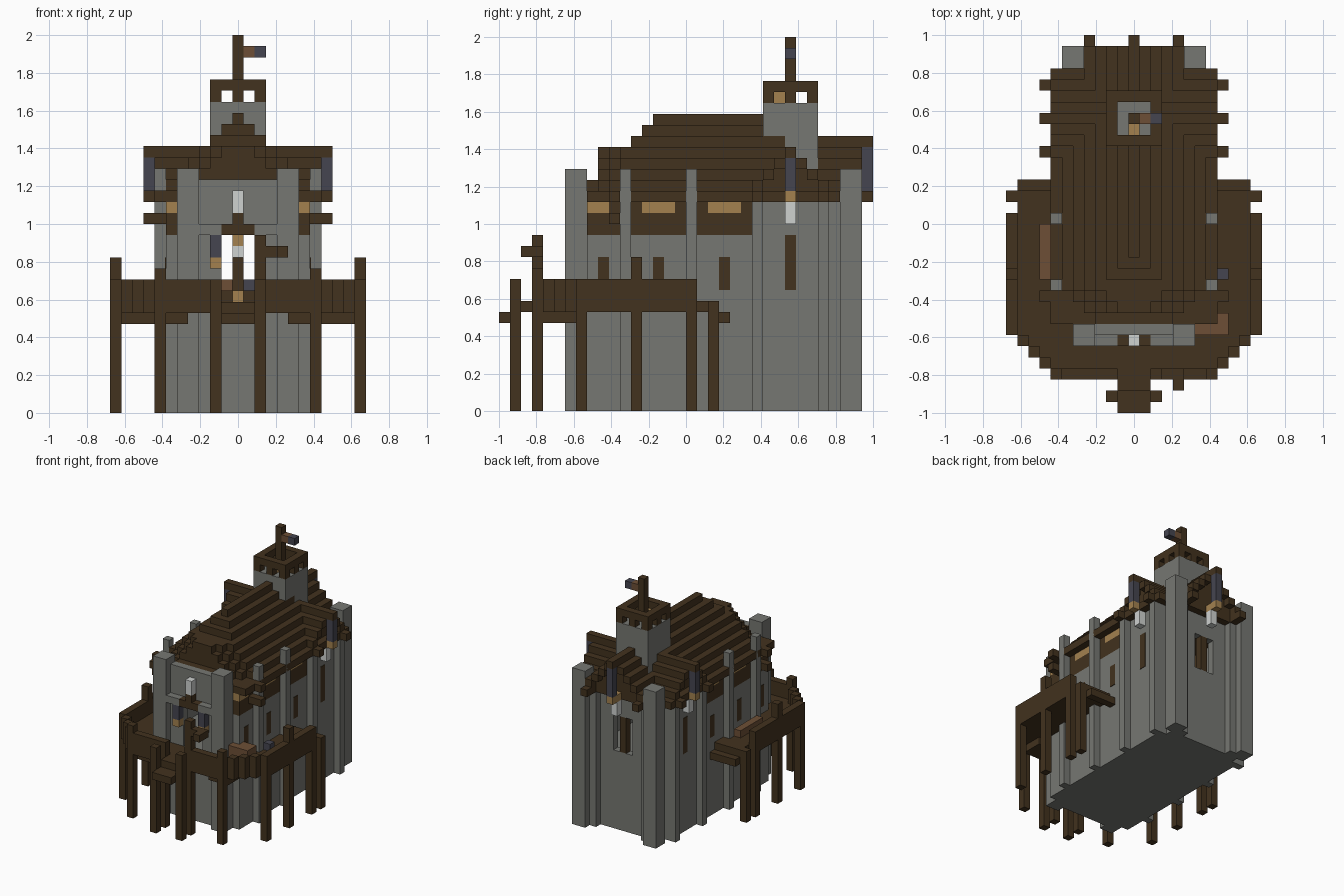
import bpy, bmesh
from mathutils import Matrix, Vector

default_cube = bpy.data.objects.get("Cube")
if default_cube:
    bpy.data.objects.remove(default_cube, do_unlink=True)

UNIT = 1 / 17  # edge of one building block


def make_material(name, code):
    """Flat material from an sRGB hex code."""
    def linear(text):
        c = int(text, 16) / 255
        return c / 12.92 if c <= 0.04045 else ((c + 0.055) / 1.055) ** 2.4
    color = [linear(code[i:i + 2]) for i in (0, 2, 4)] + [1]
    mat = bpy.data.materials.new(name)
    mat.use_nodes = True
    mat.diffuse_color = color
    bsdf = next(n for n in mat.node_tree.nodes if n.type == "BSDF_PRINCIPLED")
    bsdf.inputs["Base Color"].default_value = color
    bsdf.inputs["Roughness"].default_value = 0.9
    return mat


timber = make_material("dark timber", "42321e")
stone = make_material("grey stone", "767772")
amber = make_material("amber glass", "a3814f")
slate = make_material("slate blue", "454550")
pale = make_material("pale glass", "cfd2d0")
russet = make_material("russet wood", "6d4f36")


def part(name, mat, boxes, mirror=False):
    """Blocks given as inclusive cell ranges: x, depth from front, height."""
    bm = bmesh.new()
    cells = list(boxes)
    if mirror:
        cells += [(-b, -a, c, d, e, f) for a, b, c, d, e, f in boxes]
    for x0, x1, y0, y1, z0, z1 in cells:
        size = Vector((x1 - x0 + 1, y1 - y0 + 1, z1 - z0 + 1))
        mid = Vector(((x0 + x1) / 2, (y0 + y1 + 1) / 2 - 17, (z0 + z1 + 1) / 2))
        bmesh.ops.create_cube(bm, size=1, matrix=Matrix.Translation(mid * UNIT)
                              @ Matrix.Diagonal((*(size * UNIT), 1)))
    mesh = bpy.data.meshes.new(name)
    bm.to_mesh(mesh)
    bm.free()
    mesh.materials.append(mat)
    obj = bpy.data.objects.new(name, mesh)
    bpy.context.collection.objects.link(obj)
    return obj


# Stone body: solid base, then thin walls with a door and a rear window
part("base", stone, [(-6, 6, 8, 29, 0, 9), (-5, 5, 30, 30, 0, 9), (-3, 3, 7, 7, 0, 9)])
part("side_walls", stone, [(6, 6, 8, 29, 10, 15), (6, 6, 23, 29, 16, 18),
                           (5, 5, 30, 30, 10, 18)], True)
part("front_wall", stone, [(2, 3, 7, 7, 10, 15)], True)
part("front_gable", stone, [(-3, 3, 7, 7, 16, 20)])
part("rear_wall", stone, [(-4, -2, 30, 30, 10, 18), (2, 4, 30, 30, 10, 18),
                          (-1, 1, 30, 30, 10, 10), (-1, 1, 30, 30, 16, 18)])
part("rear_pilasters", stone, [(4, 4, 31, 31, 0, 18)], True)
part("front_pillars", stone, [(4, 5, 6, 7, 0, 21)], True)
part("rear_pillars", stone, [(5, 6, 31, 32, 0, 21)], True)
part("buttresses", stone, [(7, 7, j, j, 0, top) for j, top in
                           ((11, 21), (17, 21), (23, 18), (29, 18))], True)
part("rear_window_bar", timber, [(0, 0, 30, 30, 11, 15)])

# Narrow side windows as thin plates on the wall
slits = part("slit_windows", timber, [(6, 6, j, j, 11, top) for j, top in
                                      ((9, 13), (14, 13), (20, 13), (26, 15))], True)
for v in slits.data.vertices:
    v.co.x += 0.004 if v.co.x > 0 else -0.004

# Timber gallery with amber windows
windows = [(8, 9), (13, 15), (19, 21)]
part("gallery_band", timber, [(6, 6, 8, 22, 16, 17)], True)
part("gallery_windows", amber, [(6, 6, a, b, 18, 18) for a, b in windows], True)
part("gallery_posts", timber, [(6, 6, a, b, 18, 18) for a, b in
                               ((10, 12), (16, 18), (22, 22))], True)
part("corner_brackets", timber, [(7, 8, 10, 10, k, k) for k in (17, 19)], True)

# Stepped hip roof, its front corners cut back row by row
roof = [(-7, 7, 8, 30, 19, 19)]
for k in range(20, 27):
    half = 26 - k
    roof.append((-half, half, max(11, k - 12), 49 - k, k, k))
    if k < 24:
        for j in range(8 if k == 20 else 9, 11):
            inset = half - (11 - j)
            roof.append((-inset, inset, j, j, k, k))
part("main_roof", timber, roof)

# Cross gables: solid behind, one-block overhanging edge in front
side_gable, edge = [], [(8, 8, 26, 26, 23, 23)]
for j in range(23, 30):
    top = 23 - abs(j - 26)
    side_gable.append((3, 6, j, j, 19, top))
    edge.append((7, 7, j, j, top, top))
edge += [(8, 8, j, j, 19, 19) for j in (23, 29)]
part("side_gables", timber, side_gable, True)
part("side_gable_edges", timber, edge, True)

rear = [(0, 0, 33, 33, 24, 24)]
for i in range(-4, 5):
    top = 24 - abs(i)
    rear += [(i, i, 29, 31, 19, top), (i, i, 32, 32, top, top)]
rear += [(i, i, 32, 33, 19, 19) for i in (-4, 4)]
part("rear_gable", timber, rear)

# Gable lanterns
part("side_lantern_hoods", slate, [(8, 8, 26, 26, 20, 22)], True)
part("side_lantern_amber", amber, [(8, 8, 26, 26, 19, 19)], True)
part("side_lantern_glass", pale, [(7, 7, 26, 26, 17, 18)], True)
part("rear_lantern_hood", slate, [(0, 0, 33, 33, 20, 23)])
part("rear_lantern_amber", amber, [(0, 0, 32, 33, 19, 19)])
part("rear_lantern_glass", pale, [(0, 0, 32, 32, 17, 18)])

# Entrance
part("door_lintel", timber, [(-1, 1, 6, 6, 16, 16), (0, 0, 6, 6, 17, 17)])
part("entrance_light", pale, [(0, 0, 6, 6, 18, 19)])
part("door_lantern_brackets", stone, [(2, 3, 6, 6, 16, 16)], True)
part("door_lantern_hoods", slate, [(2, 2, 6, 6, 14, 15)], True)
part("door_lantern_amber", amber, [(2, 2, 6, 6, 13, 13)], True)

# Furniture inside, seen through the door
part("hall_lamp_top", amber, [(0, 0, 18, 18, 15, 15)])
part("hall_lamp_glass", pale, [(0, 0, 18, 18, 14, 14)])
part("hall_stool", amber, [(0, 0, 10, 10, 10, 10)])
part("hall_table", timber, [(-1, 1, 14, 16, 10, 10)])
part("hall_box", russet, [(-1, -1, 15, 15, 11, 11)])
part("hall_jar", slate, [(1, 1, 15, 15, 11, 11)])

# Tower with an open lookout
part("tower", stone, [(-2, 2, 24, 28, 20, 27)])
lookout = [(i, i, j, j, 28, 28) for i in (-2, 0, 2) for j in (24, 26, 28)
           if (i, j) != (0, 26)]
lookout += [(-2, 2, j, j, 29, 29) for j in (24, 28)]
lookout += [(i, i, 25, 27, 29, 29) for i in (-2, 2)]
part("lookout", timber, lookout)
part("lookout_lamp", amber, [(0, 0, 25, 25, 28, 28)])
part("flag_pole", timber, [(0, 0, 26, 26, 28, 33)])
part("flag_inner", russet, [(1, 1, 26, 26, 32, 32)])
part("flag_outer", slate, [(2, 2, 26, 26, 32, 32)])

# Deck wrapping the front, widening row by row
half_width = {j: min(11, j + 4) for j in range(3, 18)}
floor, rail = [], [(3, 7, 3, 3, 10, 11)]
for j, w in half_width.items():
    if j < 7:
        floor.append((-w, w, j, j, 9, 9))
    else:
        floor.append((7 if j > 7 else 4, w, j, j, 9, 9))
    if j > 3:
        rail.append((w, w, j, j, 10, 11))
part("deck_floor", timber, floor, True)
part("deck_rail", timber, rail, True)
part("deck_beams", timber, [(5, 7, 4, 6, 8, 8)], True)

# Steps at the front and behind both deck wings
part("front_steps", timber, [(-1, 1, 2, 2, 9, 9), (-1, 1, 0, 1, 8, 8)])
part("side_steps", timber, [(7, 10, 18, 19, 9, 9), (7, 10, 20, 20, 8, 8)], True)

# Deck legs: x, depth, height of the top block
legs = [(11, 7, 8), (11, 12, 13), (11, 17, 8), (11, 19, 9),
        (7, 3, 12), (2, 1, 11), (2, 3, 11)]
part("deck_legs", timber, [(x, x, j, j, 0, top) for x, j, top in legs], True)

# Sign post
part("sign_post", timber, [(2, 2, 3, 3, 12, 15), (3, 4, 3, 3, 14, 14), (4, 4, 2, 2, 14, 14)])

# Goods on the deck
part("crates", russet, [(6, 8, 7, 7, 10, 11), (7, 8, 8, 8, 10, 11)])
part("bench", russet, [(-8, -8, 12, 16, 10, 10)])
part("barrel", slate, [(8, 8, 12, 12, 10, 10)])
